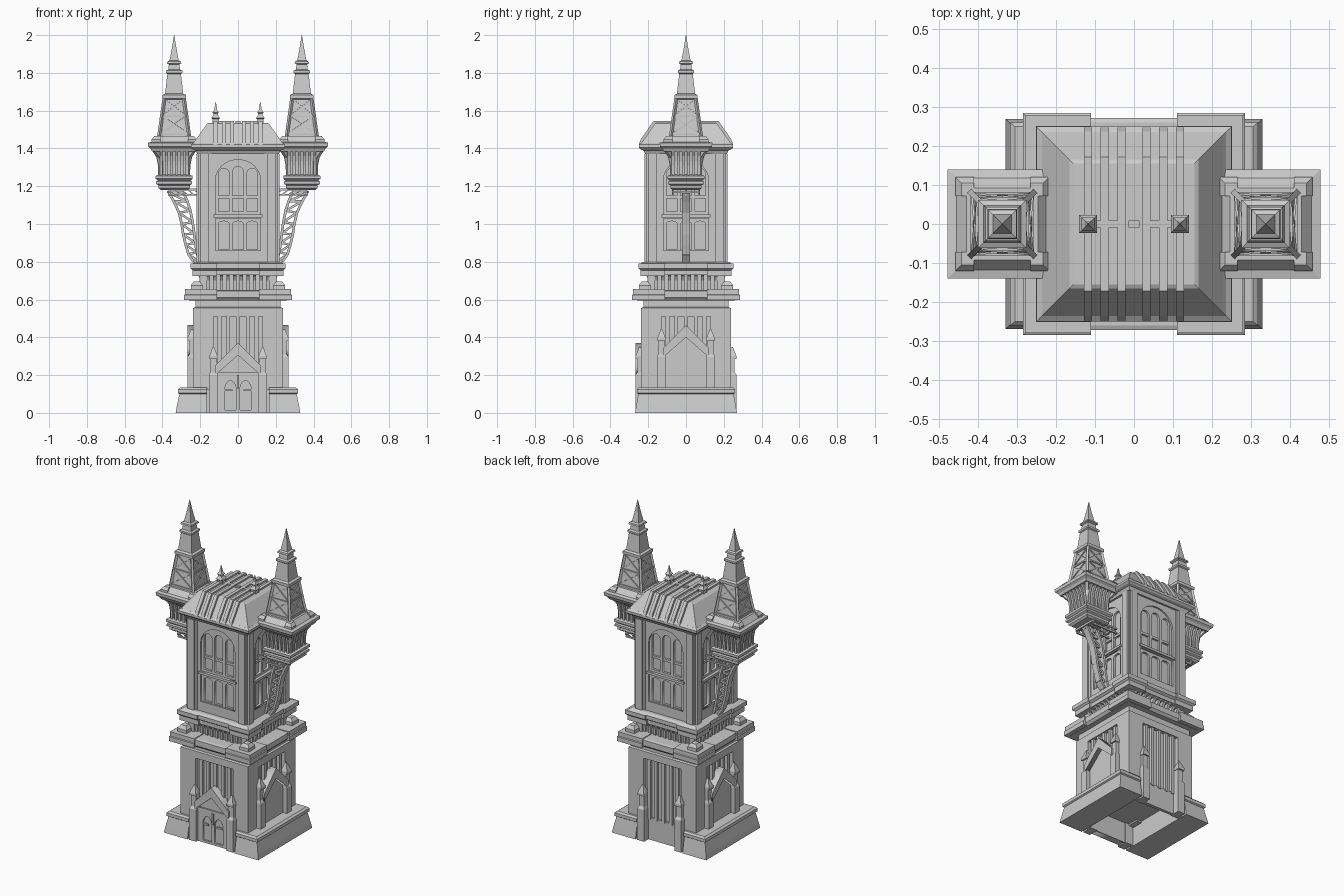
import bpy, bmesh, math
from collections import defaultdict
from mathutils import Matrix, Vector

if "Cube" in bpy.data.objects:
    bpy.data.objects.remove(bpy.data.objects["Cube"])

parts = defaultdict(bmesh.new)
I = Matrix.Identity(4)
FACES = [Matrix.Rotation(k * math.pi / 2, 4, 'Z') for k in range(4)]   # front, right, back, left


def loft(name, rings, M=I):
    """Stack of rectangles (x0, x1, y0, y1, z)."""
    bm, prev = parts[name], None
    for x0, x1, y0, y1, z in rings:
        cur = [bm.verts.new(M @ Vector(p)) for p in
               ((x0, y0, z), (x1, y0, z), (x1, y1, z), (x0, y1, z))]
        if prev:
            for i in range(4):
                j = (i + 1) % 4
                bm.faces.new((prev[i], prev[j], cur[j], cur[i]))
        else:
            bm.faces.new(cur[::-1])
        prev = cur
    bm.faces.new(prev)


def square(name, profile, M=I):
    loft(name, [(-h, h, -h, h, z) for h, z in profile], M)


def box(name, x0, x1, y0, y1, z0, z1, M=I):
    loft(name, [(x0, x1, y0, y1, z0), (x0, x1, y0, y1, z1)], M)


def beam(name, p, q, w, M=I):
    p, q = Vector(p), Vector(q)
    R = (q - p).to_track_quat('Z', 'Y').to_matrix().to_4x4()
    box(name, -w / 2, w / 2, -w / 2, w / 2, 0, (q - p).length, M @ Matrix.Translation(p) @ R)


def fin(name, poly, x, w, M=I):
    """Outward/height profile, extruded sideways, on the front face."""
    bm = parts[name]
    a, b = [[bm.verts.new(M @ Vector((x + s * w / 2, -r, z))) for r, z in poly] for s in (-1, 1)]
    bm.faces.new(a)
    bm.faces.new(b[::-1])
    for i in range(len(a)):
        j = (i + 1) % len(a)
        bm.faces.new((a[j], a[i], b[i], b[j]))


def plate(name, loops, front, t, M=I):
    """Flat x/z outline with holes; its face lies `front` from the axis."""
    cu = bpy.data.curves.new("outline", 'CURVE')
    cu.dimensions, cu.fill_mode, cu.extrude = '2D', 'BOTH', t / 2
    for pts in loops:
        sp = cu.splines.new('POLY')
        sp.points.add(len(pts) - 1)
        for sp_pt, (x, z) in zip(sp.points, pts):
            sp_pt.co = (x, z, 0, 1)
        sp.use_cyclic_u = True
    ob = bpy.data.objects.new("outline", cu)
    bpy.context.collection.objects.link(ob)
    dg = bpy.context.evaluated_depsgraph_get()
    me = bpy.data.meshes.new_from_object(ob.evaluated_get(dg))
    me.transform(M @ Matrix.Translation((0, t / 2 - front, 0)) @ Matrix.Rotation(math.pi / 2, 4, 'X'))
    parts[name].from_mesh(me)
    bpy.data.objects.remove(ob)
    bpy.data.meshes.remove(me)


def rect(x0, x1, z0, z1):
    return [(x0, z0), (x1, z0), (x1, z1), (x0, z1)]


def arch(c, hw, z0, z1, rise, n=10):
    return [(c - hw, z0), (c + hw, z0)] + [
        (c + hw * math.cos(math.pi * i / n), z1 - rise + rise * math.sin(math.pi * i / n))
        for i in range(n + 1)]


# Plinth: two sloped blocks either side of the doorway
for s in (1, -1):
    loft("plinth", [tuple(sorted((.165 * s, x * s))) + (-y, y, z) for x, y, z in
                    ((.33, .27, 0), (.325, .265, .03), (.31, .252, .1), (.318, .26, .105),
                     (.318, .26, .125), (.305, .25, .135))])

# Lower storey
square("lower_core", [(.213, .13), (.213, .595)])
square("lower_top_band", [(.237, .51), (.237, .555), (.226, .56), (.226, .6)])
for y in (-1, 1):
    box("door_wall", -.17, .17, *sorted((.205 * y, .225 * y)), 0, .14)
for M in FACES:
    box("lower_corner", -.237, -.13, -.237, -.13, .12, .52, M)
    for x in (-.098, -.052, 0, .052, .098):
        box("lower_mullion", x - .01, x + .01, -.23, -.2, .13, .515, M)


# Piers and pointed gables
def pier(M, x, z0, dz):
    for h, r, a, b in ((.024, .268, z0, .2), (.018, .258, .2, .285)):
        b += dz
        a = a + dz if a == .2 else a
        loft("pier", [(x - h, x + h, -r, -.2, a), (x - h, x + h, -r, -.2, b),
                      (x - h * .7, x + h * .7, -r + .012, -.2, b + .018)], M)
    loft("pier_cap", [(x - .022, x + .022, -.268, -.222, .285 + dz), (x - .022, x + .022, -.268, -.222, .3 + dz),
                      (x - .003, x + .003, -.248, -.242, .35 + dz)], M)


for k, (M, z0, dz) in enumerate(zip(FACES, (0, .13, 0, .13), (0, .095, 0, .095))):
    for x in (-.13, .13):
        pier(M, x, z0, dz)
    if k != 2:
        plate("gable_infill", [[(-.11, z0), (.11, z0), (.11, .24 + dz), (0, .34 + dz), (-.11, .24 + dz)]], .24, .03, M)
        plate("gable_hood", [[(-.12, .2 + dz), (0, .305 + dz), (.12, .2 + dz), (.12, .25 + dz),
                              (0, .37 + dz), (-.12, .25 + dz)]], .268, .05, M)
plate("door_frame", [rect(-.11, .11, 0, .215), arch(-.04, .03, .015, .17, .05), arch(.04, .03, .015, .17, .05)],
      .25, .015)
for s in (-1, 1):
    beam("door_ornament", (.07 * s, -.252, .12), (.03 * s, -.252, .12), .01)
beam("door_ornament", (0, -.252, .13), (0, -.252, .2), .012)

# Lower cornice with heavy corners
square("lower_cornice", [(.258, .595), (.272, .61), (.272, .645), (.26, .65)])
for M in FACES:
    loft("cornice_corner", [(-.285, -.11, -.285, -.11, .597), (-.285, -.11, -.285, -.11, .625),
                            (-.28, -.11, -.28, -.11, .628), (-.28, -.11, -.28, -.11, .655)], M)
    loft("cornice_cap", [(-.25, -.185, -.25, -.185, .655), (-.25, -.185, -.25, -.185, .675),
                         (-.235, -.2, -.235, -.2, .695)], M)

# Neck with corbels, then the upper ledge
square("neck", [(.178, .65), (.178, .74)])
for M in FACES:
    for i in range(10):
        fin("corbel", [(.17, .65), (.19, .65), (.195, .7), (.208, .722), (.228, .735), (.17, .735)],
            -.158 + i * .0351, .017, M)
    box("neck_corner", -.203, -.165, -.203, -.165, .65, .74, M)
    loft("ledge_corner", [(-.24, -.11, -.24, -.11, .725), (-.24, -.11, -.24, -.11, .755),
                          (-.252, -.11, -.252, -.11, .765), (-.252, -.11, -.252, -.11, .79)], M)
square("upper_ledge", [(.228, .73), (.228, .755), (.243, .765), (.243, .79), (.225, .8)])

# Upper storey: recessed core, tracery plates and corner pilasters
square("upper_core", [(.175, .78), (.175, 1.4)])
for M in FACES:
    box("upper_corner", -.208, -.14, -.208, -.14, .79, 1.39, M)
    for x in (-.178, .178):
        box("upper_pilaster", x - .022, x + .022, -.219, -.2, .79, 1.37, M)
    plate("window_surround", [rect(-.145, .145, .79, 1.39), arch(0, .12, 1.05, 1.34, .11, 16),
                              rect(-.12, .12, .86, 1.03)], .203, .014, M)
    plate("window_tracery", [rect(-.13, .13, .85, 1.36)] +
          [arch(x, .028, 1.065, 1.295 + (x == 0) * .01, .03) for x in (-.075, 0, .075)] +
          [arch(x, .028, .865, 1.015, .015) for x in (-.075, 0, .075)], .193, .014, M)
    box("window_transom", -.12, .12, -.188, -.17, 1.135, 1.15, M)
    box("window_sill", -.13, .13, -.212, -.18, 1.035, 1.05, M)

# Eaves, roof, roof ribs and finials
square("eaves", [(.215, 1.37), (.225, 1.39), (.24, 1.395), (.25, 1.405), (.25, 1.42), (.236, 1.43)])
square("roof", [(.243, 1.42), (.228, 1.44), (.165, 1.53), (.155, 1.535)])
for x in (.118, .075, .032):
    for s in (-1, 1):
        fin("roof_rib", [(-.25, 1.42), (-.238, 1.45), (-.172, 1.545), (.172, 1.545), (.238, 1.45), (.25, 1.42)],
            x * s, .021)
for x in (-.096, -.053, 0, .053, .096):
    box("ridge_block", x - .014, x + .014, -.009, .009, 1.53, 1.545)
for s in (-1, 1):
    square("roof_finial", [(.017, 1.53), (.017, 1.555), (.023, 1.56), (.013, 1.575), (.012, 1.585), (.017, 1.59),
                           (.008, 1.605), (.001, 1.645)], Matrix.Translation((.118 * s, 0, 0)))

# Side turrets
for s in (-1, 1):
    T = Matrix.Translation((.338 * s, 0, 0))
    square("turret_base", [(.07, 1.18), (.083, 1.19), (.083, 1.205), (.095, 1.212), (.095, 1.225), (.086, 1.23),
                           (.098, 1.24), (.098, 1.255), (.074, 1.262), (.074, 1.33), (.09, 1.4)], T)
    square("turret_ledge", [(.118, 1.385), (.125, 1.4), (.138, 1.41), (.14, 1.43), (.118, 1.435), (.092, 1.465)], T)
    square("spire", [(.08, 1.45), (.05, 1.66), (.062, 1.665), (.062, 1.683), (.048, 1.69), (.036, 1.795),
                     (.043, 1.8), (.043, 1.812), (.031, 1.818), (.028, 1.845), (.038, 1.85), (.036, 1.86),
                     (.024, 1.866), (.012, 1.93), (.001, 2)], T)
    for R in FACES:
        M = T @ R
        for i in range(6):
            fin("turret_flute", [(.065, 1.255), (.084, 1.255), (.086, 1.31), (.096, 1.36), (.116, 1.392),
                                 (.065, 1.392)], -.068 + i * .0272, .015, M)
        fin("turret_corner", [(.065, 1.255), (.109, 1.255), (.111, 1.31), (.12, 1.35), (.158, 1.392), (.065, 1.392)],
            0, .02, M @ Matrix.Rotation(math.pi / 4, 4, 'Z'))
        loft("turret_block", [(-.12, -.072, -.12, -.072, 1.43), (-.12, -.072, -.12, -.072, 1.448),
                              (-.105, -.072, -.105, -.072, 1.465)], M)
        # Spire corner posts and cross bracing
        beam("spire_post", (-.082, -.082, 1.45), (-.052, -.052, 1.665), .014, M)
        w = lambda z: .081 - (z - 1.45) * .14
        for z0, z1 in ((1.475, 1.57), (1.57, 1.66)):
            beam("spire_brace", (-w(z0), -w(z0), z0), (w(z1), -w(z1), z1), .007, M)
            beam("spire_brace", (w(z0), -w(z0), z0), (-w(z1), -w(z1), z1), .007, M)
            beam("spire_brace", (-w(z0), -w(z0), z0), (w(z0), -w(z0), z0), .009, M)

    # Curved openwork bracket below each turret
    outer = [(.366, 1.165), (.34, 1.12), (.312, 1.06), (.298, 1.0), (.29, .945), (.277, .89), (.262, .84), (.235, .8)]
    inner = [(.288, 1.165), (.268, 1.12), (.252, 1.07), (.24, 1.01), (.232, .95), (.226, .9), (.218, .85), (.205, .8)]
    for rail in (outer, inner):
        for p, q in zip(rail, rail[1:]):
            for y in (-.014, .014):
                beam("bracket_rail", (p[0] * s, y, p[1]), (q[0] * s, y, q[1]), .014)
            beam("bracket_rail", (p[0] * s, 0, p[1]), (q[0] * s, 0, q[1]), .014)
    for i in range(8):
        o, n = outer[i], inner[i]
        beam("bracket_web", (o[0] * s, 0, o[1]), (n[0] * s, 0, n[1]), .012)
        if i < 7:
            n = inner[i + 1]
            beam("bracket_web", (o[0] * s, 0, o[1]), (n[0] * s, 0, n[1]), .012)
    # Horizontal truss tying turret to tower
    for y in (-.07, 0, .07):
        for z in (1.155, 1.183):
            beam("truss", (.19 * s, y, z), (.37 * s, y, z), .01)
        for i in range(5):
            x = .2 + i * .034
            beam("truss", (x * s, y, 1.155), ((x + .034) * s, y, 1.183), .006)
    for x in (.215, .37):
        beam("truss", (x * s, -.075, 1.17), (x * s, .075, 1.17), .012)

# Turn every part into an object
for name, bm in parts.items():
    bmesh.ops.remove_doubles(bm, verts=bm.verts, dist=1e-6)
    bmesh.ops.recalc_face_normals(bm, faces=bm.faces)
    me = bpy.data.meshes.new(name)
    bm.to_mesh(me)
    bm.free()
    bpy.context.collection.objects.link(bpy.data.objects.new(name, me))
